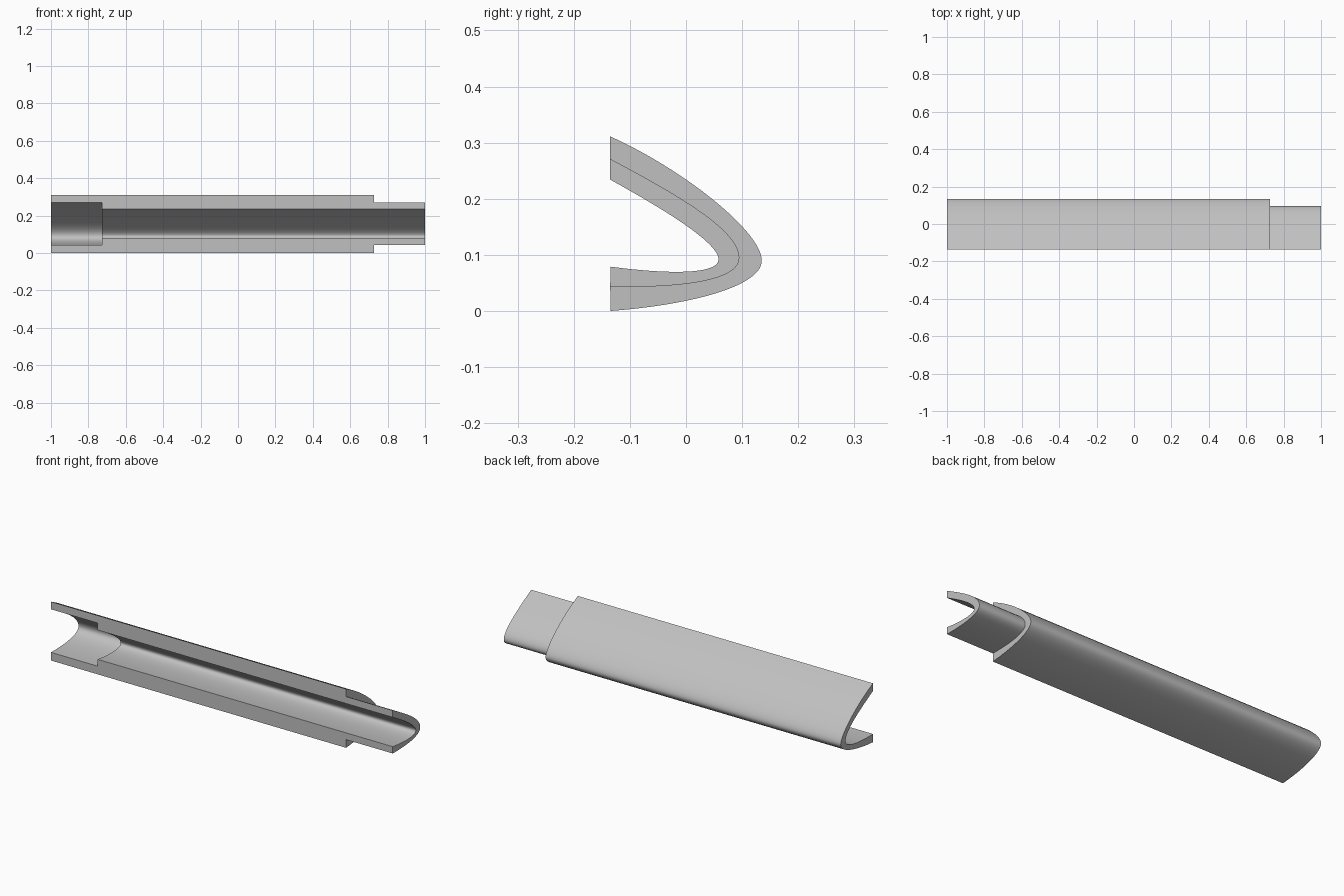
import bpy, bmesh, math
from mathutils import Vector
from mathutils.geometry import interpolate_bezier

cube = bpy.data.objects.get("Cube")
if cube:
    bpy.data.objects.remove(cube)

STEPS = 40          # points per half of each curve
END, STEP = 1.0, 0.727   # tube end and shoulder position along x


def curved_profile(start, h1, h2, tip, h3, h4, end):
    """Two bezier spans (y, z) meeting at the rounded rear edge."""
    a, b, c, d, e, f, g = [Vector((0, *p)) for p in (start, h1, h2, tip, h3, h4, end)]
    return interpolate_bezier(a, b, c, d, STEPS) + interpolate_bezier(d, e, f, g, STEPS)[1:]


# Outer skin, joint surface and inner skin
outer = curved_profile((-.135, .311), (0, .25), (.135, .14), (.135, .09),
                       (.135, .042), (0, .01), (-.135, 0))
joint = curved_profile((-.135, .271), (-.02, .21), (.095, .145), (.095, .095),
                       (.095, .055), (0, .041), (-.135, .043))
inner = curved_profile((-.135, .234), (-.05, .187), (.058, .123), (.058, .092),
                       (.058, .065), (-.03, .065), (-.135, .079))

# Lengthwise section of the wall: socket on the right, spigot on the left
section = [(outer, -END), (outer, STEP), (joint, STEP), (joint, END),
           (inner, END), (inner, -STEP), (joint, -STEP), (joint, -END)]

# Sweep the section round the curve and close both cut ends
bm = bmesh.new()
rings = [[bm.verts.new((x, prof[i].y, prof[i].z)) for prof, x in section]
         for i in range(len(outer))]
for r0, r1 in zip(rings, rings[1:]):
    for k in range(len(section)):
        n = (k + 1) % len(section)
        bm.faces.new((r0[k], r0[n], r1[n], r1[k]))
bm.faces.new(rings[0])
bm.faces.new(rings[-1])
bmesh.ops.recalc_face_normals(bm, faces=bm.faces)

mesh = bpy.data.meshes.new("socketed_channel")
bm.to_mesh(mesh)
bm.free()
channel = bpy.data.objects.new("socketed_channel", mesh)
bpy.context.collection.objects.link(channel)

# Plain grey material
grey = bpy.data.materials.new("light_grey")
grey.use_nodes = True
colour = (.53, .53, .53, 1)
grey.diffuse_color = colour
grey.node_tree.nodes["Principled BSDF"].inputs["Base Color"].default_value = colour
mesh.materials.append(grey)

# Smooth curved skins, sharp shoulders and ends
bpy.ops.object.select_all(action="DESELECT")
channel.select_set(True)
bpy.context.view_layer.objects.active = channel
bpy.ops.object.shade_smooth_by_angle(angle=math.radians(30))
